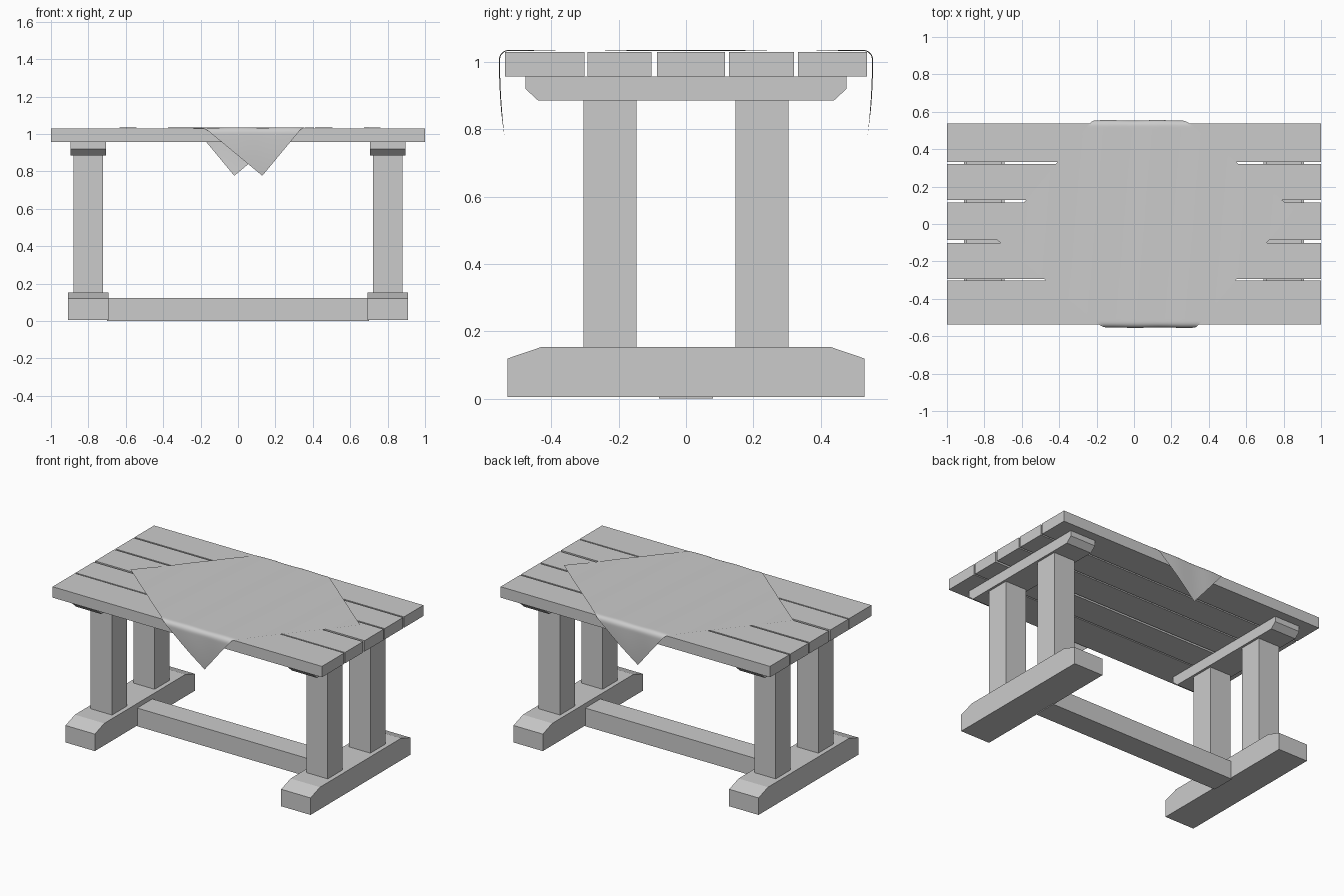
import bpy, bmesh, math
from mathutils import Vector

if "Cube" in bpy.data.objects:
    bpy.data.objects.remove(bpy.data.objects["Cube"])


def add_mesh(name, bm):
    bmesh.ops.recalc_face_normals(bm, faces=bm.faces)
    me = bpy.data.meshes.new(name)
    bm.to_mesh(me)
    bm.free()
    ob = bpy.data.objects.new(name, me)
    bpy.context.collection.objects.link(ob)
    return ob


def prism(name, profile, x0, x1):
    """Extrude a closed (y, z) profile from x0 to x1."""
    bm = bmesh.new()
    face = bm.faces.new([bm.verts.new((x0, y, z)) for y, z in profile])
    ext = bmesh.ops.extrude_face_region(bm, geom=[face])
    verts = [v for v in ext["geom"] if isinstance(v, bmesh.types.BMVert)]
    bmesh.ops.translate(bm, verts=verts, vec=(x1 - x0, 0, 0))
    return add_mesh(name, bm)


def box(name, x0, x1, y0, y1, z0, z1):
    return prism(name, [(y0, z0), (y1, z0), (y1, z1), (y0, z1)], x0, x1)


# Table top planks
planks = [(-0.538, -0.302), (-0.293, -0.102), (-0.086, 0.116),
          (0.127, 0.321), (0.332, 0.538)]
for i, (y0, y1) in enumerate(planks):
    box(f"plank_{i + 1}", -1, 1, y0, y1, 0.956, 1.029)

# Trestles: chamfered foot, two posts and chamfered top beam at each end
foot = [(-0.53, 0.005), (0.53, 0.005), (0.53, 0.119), (0.43, 0.153),
        (-0.43, 0.153), (-0.53, 0.119)]
beam = [(-0.44, 0.886), (0.44, 0.886), (0.477, 0.92), (0.477, 0.956),
        (-0.477, 0.956), (-0.477, 0.92)]
for side, sx in (("left", -1), ("right", 1)):
    cx = sx * 0.801
    prism(f"{side}_foot", foot, cx - 0.109, cx + 0.109)
    prism(f"{side}_top_beam", beam, cx - 0.094, cx + 0.094)
    for end, sy in (("front", -1), ("back", 1)):
        cy = sy * 0.226
        box(f"{side}_{end}_post", cx - 0.079, cx + 0.079,
            cy - 0.079, cy + 0.079, 0.153, 0.886)

# Stretcher between the feet
box("stretcher", -0.7, 0.7, -0.08, 0.08, 0.0, 0.122)

# Square cloth laid diagonally, its front and back corners hanging down
FLAT, RAD, TOP = 0.527, 0.027, 1.034


def drape(x, y):
    s, sign = abs(y), math.copysign(1, y)
    bend = RAD * math.pi / 2
    ripple = 0.0015 * math.sin(24 * x + 3 * y) * math.cos(5 * y)
    if s < FLAT:
        return Vector((x, y, TOP + ripple))
    if s < FLAT + bend:
        a = (s - FLAT) / RAD
        r = RAD + ripple
        return Vector((x, sign * (FLAT + r * math.sin(a)),
                       TOP - RAD + r * math.cos(a)))
    d = s - FLAT - bend
    return Vector((x, sign * (FLAT + RAD + ripple - 0.27 * d * d),
                   TOP - RAD - d))


bm = bmesh.new()
bmesh.ops.create_grid(bm, x_segments=90, y_segments=90, size=0.5)
centre, half_a, half_b = Vector((0.055, 0)), Vector((0.8, 0.075)), Vector((-0.075, 0.8))
for v in bm.verts:
    u, w = v.co.x, v.co.y
    p = centre + half_a * (u + w) + half_b * (w - u)
    v.co = drape(p.x, p.y)
for f in bm.faces:
    f.smooth = True
add_mesh("table_cloth", bm)
